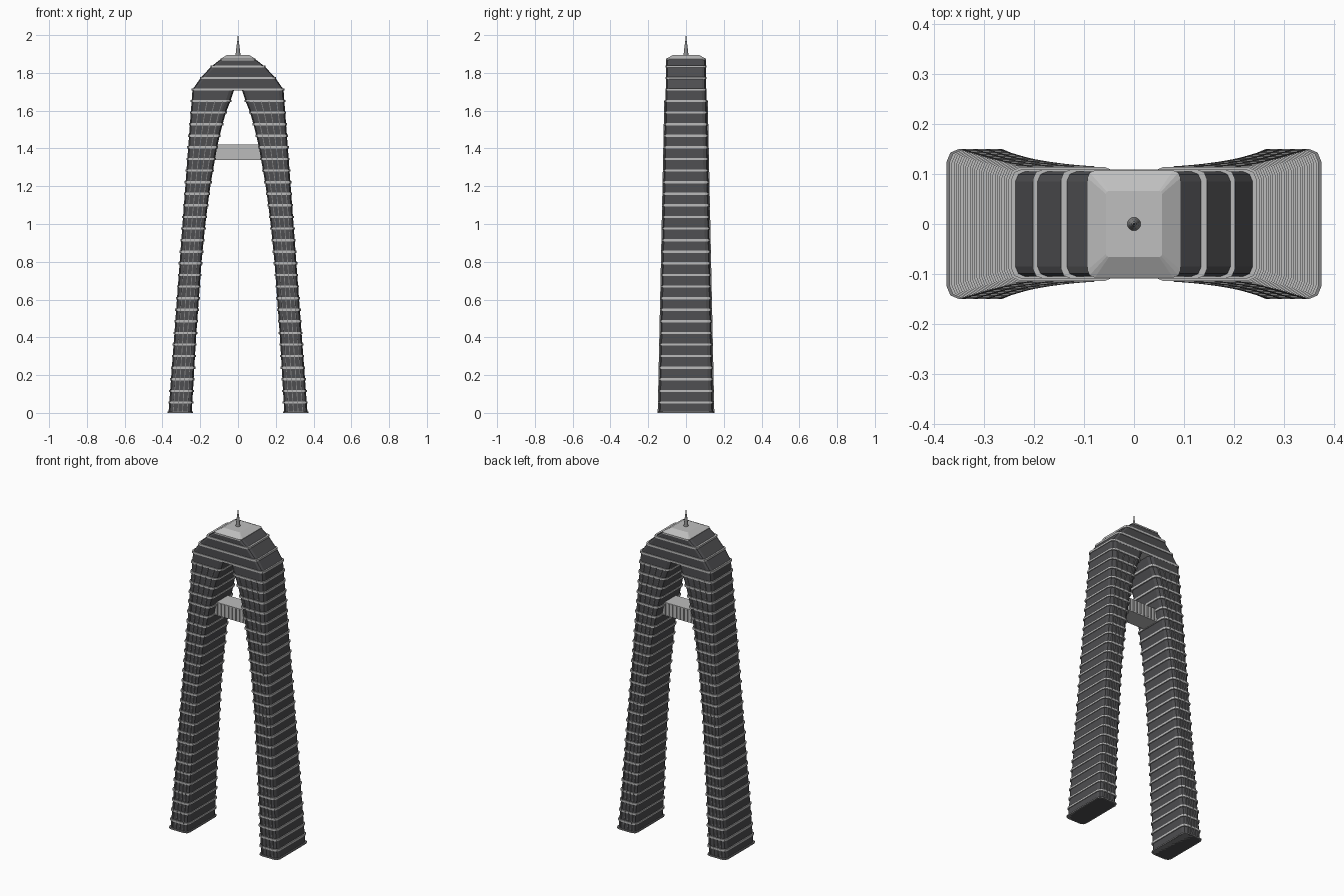
import bpy, bmesh, math

if "Cube" in bpy.data.objects:
    bpy.data.objects.remove(bpy.data.objects["Cube"])


def material(name, rgb):
    m = bpy.data.materials.new(name)
    m.diffuse_color = (*rgb, 1)
    m.use_nodes = True
    m.node_tree.nodes["Principled BSDF"].inputs["Base Color"].default_value = m.diffuse_color
    return m


GLASS = material("dark glass", (0.075, 0.075, 0.08))
SLAB = material("light concrete", (0.50, 0.50, 0.50))
FRAME = material("grey frame", (0.22, 0.22, 0.225))
ROOF = material("pale roof", (0.52, 0.52, 0.52))
METAL = material("spire metal", (0.27, 0.27, 0.27))


def interp(table, z):
    for (z0, a), (z1, b) in zip(table, table[1:]):
        if z <= z1:
            return a + (b - a) * (z - z0) / (z1 - z0)
    return table[-1][1]


def ring(x0, x1, y, z, c=0.025):
    """Rectangle with two-step rounded corners."""
    c = min(c, (x1 - x0) * 0.4)
    pts = []
    corners = ((x1 - c, y - c, 0), (x0 + c, y - c, 90), (x0 + c, c - y, 180), (x1 - c, c - y, 270))
    for cx, cy, a in corners:
        for k in range(3):
            t = math.radians(a + 45 * k)
            pts.append((cx + c * math.cos(t), cy + c * math.sin(t), z))
    return pts


def loft(bm, rings):
    rows = [[bm.verts.new(p) for p in r] for r in rings]
    n = len(rows[0])
    for a, b in zip(rows, rows[1:]):
        for i in range(n):
            j = (i + 1) % n
            bm.faces.new((a[i], a[j], b[j], b[i]))
    bm.faces.new(rows[0][::-1])
    bm.faces.new(rows[-1])


def box(bm, x0, x1, y0, y1, z0, z1):
    loft(bm, [[(x0, y0, z), (x1, y0, z), (x1, y1, z), (x0, y1, z)] for z in (z0, z1)])


def finish(name, bm, mat, mirror=False):
    bmesh.ops.recalc_face_normals(bm, faces=bm.faces[:])
    me = bpy.data.meshes.new(name)
    bm.to_mesh(me)
    bm.free()
    me.materials.append(mat)
    ob = bpy.data.objects.new(name, me)
    bpy.context.collection.objects.link(ob)
    if mirror:
        ob.modifiers.new("mirror", 'MIRROR').use_clip = False
    return ob


# Tower outlines by height
INNER = [(0, .245), (.4, .222), (.8, .193), (1.0, .173), (1.2, .147), (1.4, .112),
         (1.5, .09), (1.6, .061), (1.66, .036), (1.712, .02)]
OUTER = [(0, .368), (1.712, .241)]
DEPTH = [(0, .144), (.8, .127), (1.712, .108)]
CROWN = [(1.712, .241), (1.773, .198), (1.834, .142), (1.872, .092)]
FLOORS = [0.055 + 0.0614 * i for i in range(28)]
TH = 0.012


def leg_ring(z, grow=0.0, h=None):
    h = z if h is None else h
    return ring(interp(INNER, h) - grow, interp(OUTER, h) + grow, interp(DEPTH, h) + grow, z)


def crown_ring(z, grow=0.0):
    w = interp(CROWN, z) + grow
    return ring(-w, w, 0.105 + grow, z, 0.02)


# Curving glass legs
bm = bmesh.new()
loft(bm, [leg_ring(z) for z in [0.0] + FLOORS])
finish("leg_glass", bm, GLASS, True)

# Floor slabs on the legs
bm = bmesh.new()
for z in FLOORS[:-1]:
    loft(bm, [leg_ring(z - TH / 2, .005, z), leg_ring(z + TH / 2, .005, z)])
finish("leg_floor_slabs", bm, SLAB, True)

# Thin footing under each leg
bm = bmesh.new()
loft(bm, [leg_ring(0, .006, 0), leg_ring(.008, .006, 0)])
finish("leg_footing", bm, FRAME, True)

# Upright mullions on front and back of the legs
bm = bmesh.new()
for side in (-1, 1):
    for f in (0.2, 0.4, 0.6, 0.8):
        rows = []
        for z in [0.0] + FLOORS[:-1]:
            a, b, d = interp(INNER, z), interp(OUTER, z), interp(DEPTH, z)
            x = a + (b - a) * f
            y0, y1 = side * (d - .003), side * (d + .006)
            rows.append([(x - .002, y0, z), (x + .002, y0, z), (x + .002, y1, z), (x - .002, y1, z)])
        loft(bm, rows)
finish("leg_mullions", bm, FRAME, True)

# Faceted crown joining the legs
bm = bmesh.new()
loft(bm, [crown_ring(z) for z, _ in CROWN])
finish("crown_glass", bm, GLASS)

bm = bmesh.new()
for z in (1.712, 1.773, 1.834):
    w = interp(CROWN, z) + .004
    loft(bm, [ring(-w, w, .109, z - TH / 2, .02), ring(-w, w, .109, z + TH / 2, .02)])
finish("crown_floor_slabs", bm, SLAB)

# Hipped roof cap with a low plateau
bm = bmesh.new()
loft(bm, [ring(-.093, .093, .107, 1.866, .015), ring(-.093, .093, .107, 1.874, .015),
          ring(-.056, .056, .066, 1.896, .006)])
finish("roof_cap", bm, ROOF)

# Spire
bm = bmesh.new()
spire = [(.014, 1.892), (.012, 1.905), (.008, 1.94), (.005, 1.965), (.003, 1.97), (.001, 2.0)]
loft(bm, [[(r * math.cos(math.tau * i / 16), r * math.sin(math.tau * i / 16), z)
           for i in range(16)] for r, z in spire])
ob = finish("spire", bm, METAL)
bpy.context.view_layer.objects.active = ob
ob.select_set(True)
bpy.ops.object.shade_smooth_by_angle(angle=math.radians(40))

# Sky bridge with upright fins
bm = bmesh.new()
box(bm, -.125, .125, -.055, .055, 1.34, 1.42)
for i in range(9):
    x = -.1 + .025 * i
    for s in (-1, 1):
        box(bm, x - .002, x + .002, s * .054, s * .061, 1.345, 1.415)
finish("sky_bridge", bm, SLAB)
